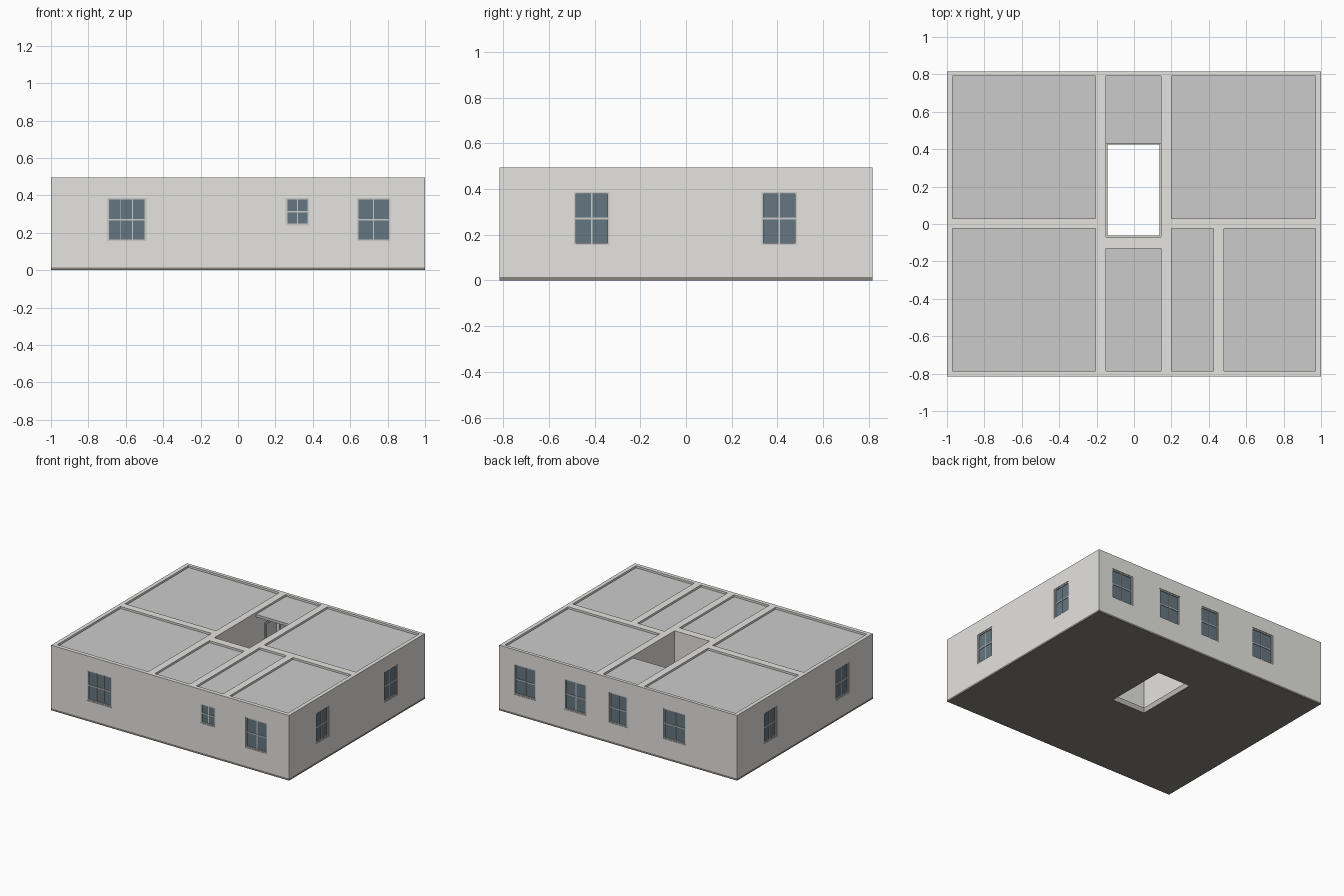
import bpy, bmesh
from math import radians
from mathutils import Matrix, Vector

if "Cube" in bpy.data.objects:
    bpy.data.objects.remove(bpy.data.objects["Cube"])

X, Y, TOP = 1.0, 0.815, 0.495
BASE, FLOOR = 0.015, 0.04


def material(name, r, g, b):
    m = bpy.data.materials.new(name)
    m.diffuse_color = (r, g, b, 1)
    m.use_nodes = True
    m.node_tree.nodes["Principled BSDF"].inputs["Base Color"].default_value = m.diffuse_color
    return m


PLASTER = material("plaster", 0.78, 0.77, 0.74)
CEILING = material("ceiling_grey", 0.66, 0.66, 0.66)
DARK = material("dark_base", 0.25, 0.23, 0.20)
RIM = material("rim_grey", 0.50, 0.49, 0.47)
TRIM = material("trim", 0.80, 0.80, 0.78)
GLASS = material("dark_glass", 0.13, 0.18, 0.22)


def part(name, boxes, mat=None, matrix=Matrix()):
    """One object made of boxes given as (x0, x1, y0, y1, z0, z1)."""
    bm = bmesh.new()
    for x0, x1, y0, y1, z0, z1 in boxes:
        c = Vector(((x0 + x1) / 2, (y0 + y1) / 2, (z0 + z1) / 2))
        s = Matrix.Diagonal((x1 - x0, y1 - y0, z1 - z0, 1))
        bmesh.ops.create_cube(bm, size=1, matrix=matrix @ Matrix.Translation(c) @ s)
    me = bpy.data.meshes.new(name)
    bm.to_mesh(me)
    bm.free()
    ob = bpy.data.objects.new(name, me)
    bpy.context.collection.objects.link(ob)
    if mat:
        me.materials.append(mat)
    return ob


def cut(target, cutter_boxes):
    """Subtract each list of boxes in turn."""
    for i, boxes in enumerate(cutter_boxes):
        c = boxes if isinstance(boxes, bpy.types.Object) else part("cutter", boxes)
        c.hide_render = True
        c.hide_viewport = False
        m = target.modifiers.new("cut", 'BOOLEAN')
        m.object, m.operation, m.solver = c, 'DIFFERENCE', 'EXACT'
        c.display_type = 'WIRE'
        bpy.context.view_layer.update()
        dg = bpy.context.evaluated_depsgraph_get()
        me = bpy.data.meshes.new_from_object(target.evaluated_get(dg))
        target.modifiers.clear()
        target.data = me
        bpy.data.objects.remove(c)


def frame(u0, u1, v0, v1, t, d0, d1):
    """Four boxes forming an upright frame in local x/z."""
    return [(u0, u0 + t, d0, d1, v0, v1), (u1 - t, u1, d0, d1, v0, v1),
            (u0 + t, u1 - t, d0, d1, v0, v0 + t), (u0 + t, u1 - t, d0, d1, v1 - t, v1)]


# Rooms as plan rectangles
rooms = {
    "back_left": (-0.97, -0.205, 0.03, 0.79), "front_left": (-0.97, -0.205, -0.785, -0.025),
    "stair_hall": (-0.15, 0.145, -0.07, 0.79), "front_middle": (-0.15, 0.145, -0.785, -0.13),
    "back_right": (0.20, 0.97, 0.03, 0.79), "bathroom": (0.20, 0.425, -0.785, -0.025),
    "front_right": (0.48, 0.97, -0.785, -0.025),
}
well = (-0.146, 0.141, -0.066, 0.43)

# Windows: wall, centre along wall, width, sill, head, columns
windows = [
    ("front", -0.595, 0.21, 0.155, 0.387, 3), ("front", 0.317, 0.125, 0.24, 0.387, 2),
    ("front", 0.725, 0.18, 0.155, 0.387, 2),
    ("back", 0.785, 0.185, 0.155, 0.387, 2), ("back", 0.36, 0.185, 0.155, 0.387, 2),
    ("back", 0.0, 0.155, 0.155, 0.387, 2), ("back", -0.475, 0.185, 0.155, 0.387, 2),
    ("right", -0.412, 0.155, 0.155, 0.387, 2), ("right", 0.408, 0.155, 0.155, 0.387, 2),
    ("left", 0.412, 0.155, 0.155, 0.387, 2), ("left", -0.45, 0.155, 0.155, 0.387, 2),
]


def wall_matrix(wall, c):
    pos, turn = {"front": ((c, -Y, 0), 0), "back": ((c, Y, 0), 180),
                 "right": ((X, c, 0), 90), "left": ((-X, c, 0), -90)}[wall]
    return Matrix.Translation(pos) @ Matrix.Rotation(radians(turn), 4, 'Z')


# Inner doors: centre x, centre y, turn (wall is 0.055 thick)
doors = [(-0.1775, 0.625, 90), (0.1725, 0.625, 90), (-0.40, 0.0025, 0),
         (0.31, 0.0025, 0), (0.72, 0.0025, 0), (-0.1775, -0.45, 90)]
DW, DH = 0.08, 0.365


def door_matrix(x, y, turn):
    return Matrix.Translation((x, y, 0)) @ Matrix.Rotation(radians(turn), 4, 'Z')


# Wall shell with floors, rooms hollowed out
walls = part("walls", [(-X, X, -Y, Y, BASE, TOP)], PLASTER)
cut(walls, [[(*r, FLOOR, 1) for r in rooms.values()], [(*well, -1, 0.2)]])
for wall, c, w, z0, z1, n in windows:
    cut(walls, [part("cutter", [(-w / 2, w / 2, -0.05, 0.05, z0, z1)],
                     None, wall_matrix(wall, c))])
for d in doors:
    cut(walls, [part("cutter", [(-DW, DW, -0.05, 0.05, FLOOR + 0.002, DH)],
                     None, door_matrix(*d))])

# Dark base slab with the stair opening
slab = part("base_slab", [(-X, X, -Y, Y, 0, BASE)], DARK)
cut(slab, [[(*well, -1, 1)]])

# Lining round the stair opening
a, b, c, d = well
t = 0.004
part("stair_opening_rim", [(a, a + t, c, d, 0.001, 0.042), (b - t, b, c, d, 0.001, 0.042),
                           (a + t, b - t, c, c + t, 0.001, 0.042),
                           (a + t, b - t, d - t, d, 0.001, 0.042)], RIM)

# Ceiling panels just below the wall tops
for name, (x0, x1, y0, y1) in rooms.items():
    if name == "stair_hall":
        y0 = 0.43
    part(name + "_ceiling", [(x0, x1, y0, y1, 0.46, 0.48)], CEILING)

# Windows: frame, glazing bars, glass
for wall, c, w, z0, z1, n in windows:
    M, h, t = wall_matrix(wall, c), w / 2, 0.009
    boxes = frame(-h, h, z0, z1, t, 0.004, 0.026)
    zm = (z0 + z1) / 2
    boxes.append((-h + t, h - t, 0.006, 0.022, zm - 0.004, zm + 0.004))
    for i in range(1, n):
        u = -h + t + (w - 2 * t) * i / n
        boxes.append((u - 0.0025, u + 0.0025, 0.008, 0.020, z0 + t, z1 - t))
    part(wall + "_window_frame", boxes, TRIM, M)
    part(wall + "_window_glass", [(-h + t, h - t, 0.011, 0.017, z0 + t, z1 - t)], GLASS, M)

# Doors: casing on both faces and a plain leaf
for d in doors:
    M = door_matrix(*d)
    e = DW + 0.012
    for s in (-1, 1):
        y0, y1 = sorted((s * 0.024, s * 0.034))
        part("door_casing", [(-e, -DW + 0.004, y0, y1, FLOOR, DH + 0.012),
                             (DW - 0.004, e, y0, y1, FLOOR, DH + 0.012),
                             (-DW + 0.004, DW - 0.004, y0, y1, DH - 0.004, DH + 0.012)], TRIM, M)
    part("door_leaf", [(-DW, DW, -0.008, 0.008, FLOOR + 0.002, DH)], TRIM, M)
